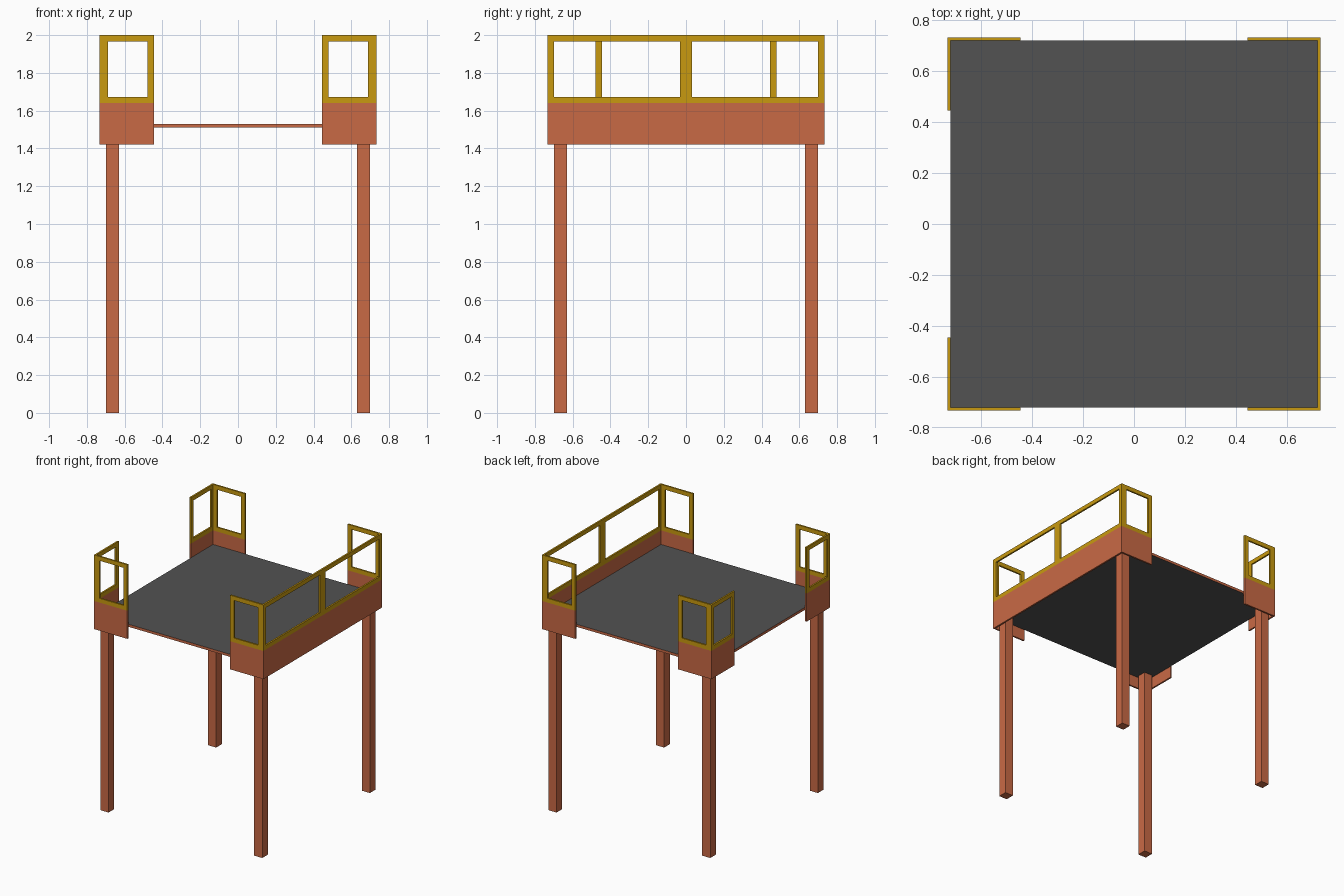
import bpy, bmesh
from mathutils import Vector

cube = bpy.data.objects.get("Cube")
if cube:
    bpy.data.objects.remove(cube, do_unlink=True)

HALF, THICK, BAR = 0.733, 0.013, 0.033
SKIRT_Z, RAIL_Z, TOP_Z = 1.42, 1.64, 2.0
INNER = HALF - THICK
CORNER = 0.445  # inner end of the short corner panels


def material(name, rgb):
    m = bpy.data.materials.new(name)
    m.use_nodes = True
    m.diffuse_color = (*rgb, 1)
    m.node_tree.nodes["Principled BSDF"].inputs["Base Color"].default_value = (*rgb, 1)
    return m


orange = material("rust_orange", (0.584, 0.144, 0.06))
yellow = material("safety_yellow", (0.584, 0.323, 0.005))
grey = material("deck_grey", (0.085, 0.085, 0.085))


def finish(name, bm, *mats):
    bmesh.ops.recalc_face_normals(bm, faces=bm.faces)
    mesh = bpy.data.meshes.new(name)
    bm.to_mesh(mesh)
    bm.free()
    for m in mats:
        mesh.materials.append(m)
    ob = bpy.data.objects.new(name, mesh)
    bpy.context.collection.objects.link(ob)
    return ob


def box(name, lo, hi, *mats):
    bm = bmesh.new()
    bmesh.ops.create_cube(bm, size=1)
    lo, hi = Vector(lo), Vector(hi)
    for v in bm.verts:
        v.co = (lo + hi) / 2 + v.co * (hi - lo)
    return finish(name, bm, *mats)


def rail_frame(name, a, b, axis, side):
    """Rectangular open frame from a to b along x or y, extruded inward."""
    def place(u, z):
        return (u, side * HALF, z) if axis == "x" else (side * HALF, u, z)

    def loop(inset):
        u0, u1, z0, z1 = a + inset, b - inset, RAIL_Z + inset, TOP_Z - inset
        return [bm.verts.new(place(u, z)) for u, z in ((u0, z0), (u1, z0), (u1, z1), (u0, z1))]

    bm = bmesh.new()
    outer, inner = loop(0), loop(BAR)
    faces = [bm.faces.new((outer[i], outer[i - 1], inner[i - 1], inner[i])) for i in range(4)]
    new = bmesh.ops.extrude_face_region(bm, geom=faces, use_keep_orig=True)["geom"]
    shift = (0, -side * THICK, 0) if axis == "x" else (-side * THICK, 0, 0)
    bmesh.ops.translate(bm, vec=shift, verts=[g for g in new if isinstance(g, bmesh.types.BMVert)])
    finish(name, bm, yellow)


def skirt(name, a, b, axis, side):
    n0, n1 = sorted((side * INNER, side * HALF))
    lo, hi = ((a, n0), (b, n1)) if axis == "x" else ((n0, a), (n1, b))
    box(name, (*lo, SKIRT_Z), (*hi, RAIL_Z), orange)


# Deck: orange rim, grey top and underside
deck = box("deck", (-INNER, -INNER, 1.51), (INNER, INNER, 1.53), orange, grey)
for face in deck.data.polygons:
    face.material_index = int(abs(face.normal.z) > 0.5)

# Legs and the short panels at the front and back corners
for sy, end in ((-1, "front"), (1, "back")):
    for sx, hand in ((-1, "right"), (1, "left")):
        tag = f"{end}_{hand}"
        x0, x1 = sorted((sx * 0.63, sx * 0.70))
        y0, y1 = sorted((sy * 0.63, sy * 0.70))
        box(f"leg_{tag}", (x0, y0, 0), (x1, y1, 1.51), orange)
        a, b = sorted((sx * CORNER, sx * INNER))
        skirt(f"end_skirt_{tag}", a, b, "x", sy)
        rail_frame(f"end_rail_{tag}", a, b, "x", sy)

    # Open side has corner panels only; the closed side has two long rails
    a, b = sorted((sy * CORNER, sy * HALF))
    skirt(f"corner_skirt_{end}", a, b, "y", -1)
    rail_frame(f"corner_rail_{end}", a, b, "y", -1)
    a, b = sorted((0, sy * HALF))
    rail_frame(f"long_rail_{end}", a, b, "y", 1)

skirt("long_skirt", -HALF, HALF, "y", 1)
